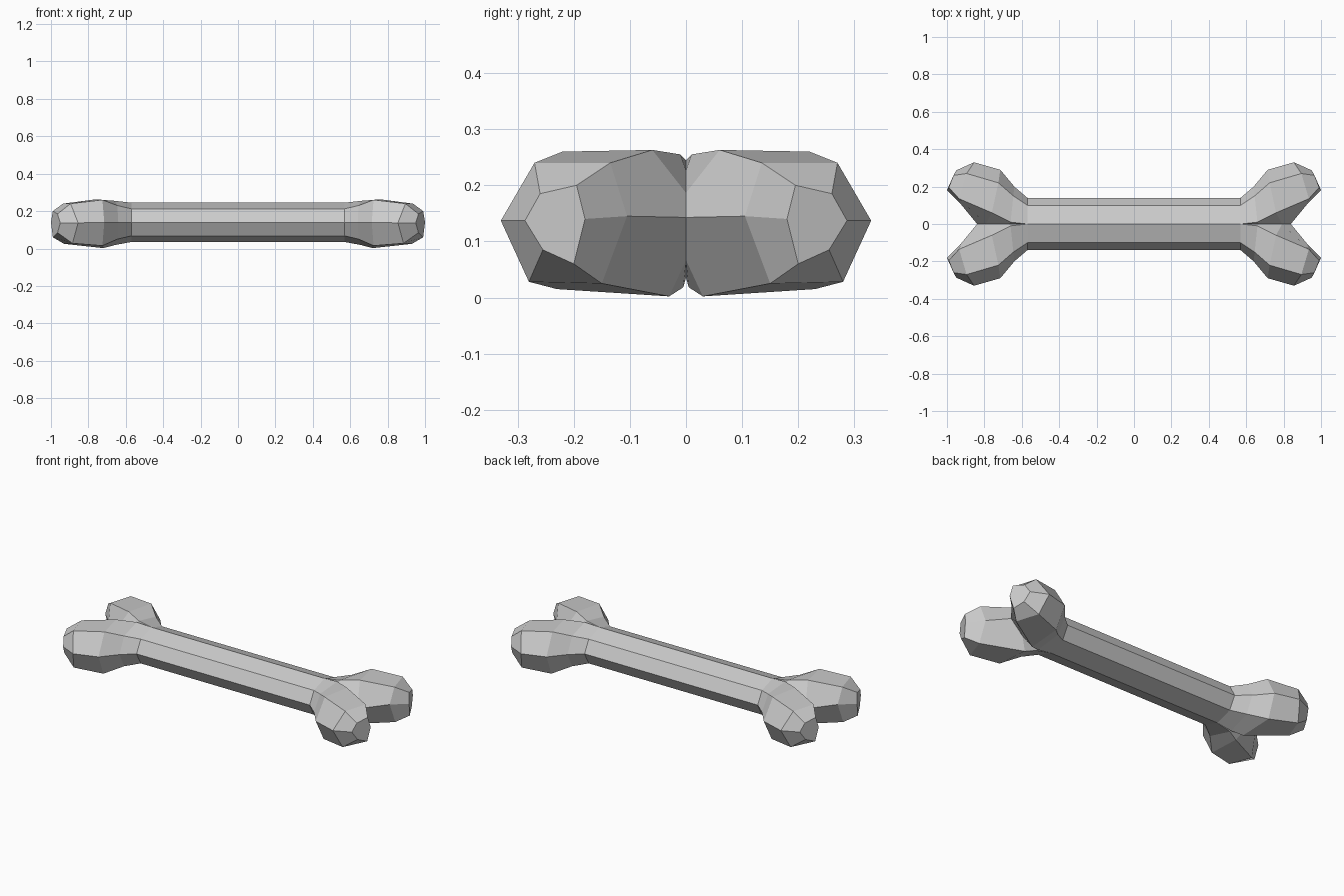
import bpy
import bmesh

old = bpy.data.objects.get("Cube")
if old:
    bpy.data.objects.remove(old, do_unlink=True)

# One pale grey for the whole bone
grey = bpy.data.materials.new("bone_grey")
grey.use_nodes = True
color = (0.6, 0.6, 0.6, 1)
grey.diffuse_color = color
grey.node_tree.nodes["Principled BSDF"].inputs["Base Color"].default_value = color


def half_shaft(x):
    # Half octagon: top ridge, upper edge, side, lower edge, bottom ridge, core
    return [(x, 0, .245), (x, .10, .212), (x, .14, .14),
            (x, .10, .068), (x, 0, .035), (x, -.01, .14)]


# Six-sided sections from mid shaft out to the knuckle cap
sections = [
    half_shaft(0),
    half_shaft(.57),
    [(.66, .01, .255), (.645, .15, .23), (.64, .20, .14),
     (.645, .15, .05), (.66, .005, .018), (.70, -.03, .14)],
    [(.76, .06, .263), (.725, .22, .26), (.715, .29, .14),
     (.725, .23, .015), (.72, .03, .002), (.81, -.035, .142)],
    [(.935, .135, .24), (.895, .27, .24), (.855, .33, .137),
     (.885, .28, .028), (.93, .15, .025), (.925, .105, .145)],
    [(.99, .195, .20), (.965, .26, .185), (.95, .287, .137),
     (.965, .255, .085), (.99, .20, .06), (1.0, .18, .14)],
]

# Loft one quarter of the bone
bm = bmesh.new()
rings = [[bm.verts.new(p) for p in section] for section in sections]
for a, b in zip(rings, rings[1:]):
    for i in range(len(a)):
        j = (i + 1) % len(a)
        bm.faces.new((a[i], a[j], b[j], b[i]))
bm.faces.new(rings[-1])
bmesh.ops.recalc_face_normals(bm, faces=bm.faces)
# Check that the cap points outward
bm.faces.ensure_lookup_table()
if bm.faces[-1].normal.x < 0:
    bmesh.ops.reverse_faces(bm, faces=bm.faces)
# Trim at the middle, where the two knuckles meet
bmesh.ops.bisect_plane(bm, geom=bm.verts[:] + bm.edges[:] + bm.faces[:],
                       plane_co=(0, 0, 0), plane_no=(0, -1, 0),
                       clear_outer=True)
mesh = bpy.data.meshes.new("bone")
bm.to_mesh(mesh)
bm.free()
mesh.materials.append(grey)
bone = bpy.data.objects.new("bone", mesh)
bpy.context.collection.objects.link(bone)

# Mirror to both ends and both sides
mirror = bone.modifiers.new("mirror", 'MIRROR')
mirror.use_axis = (True, True, False)
mirror.merge_threshold = .001
